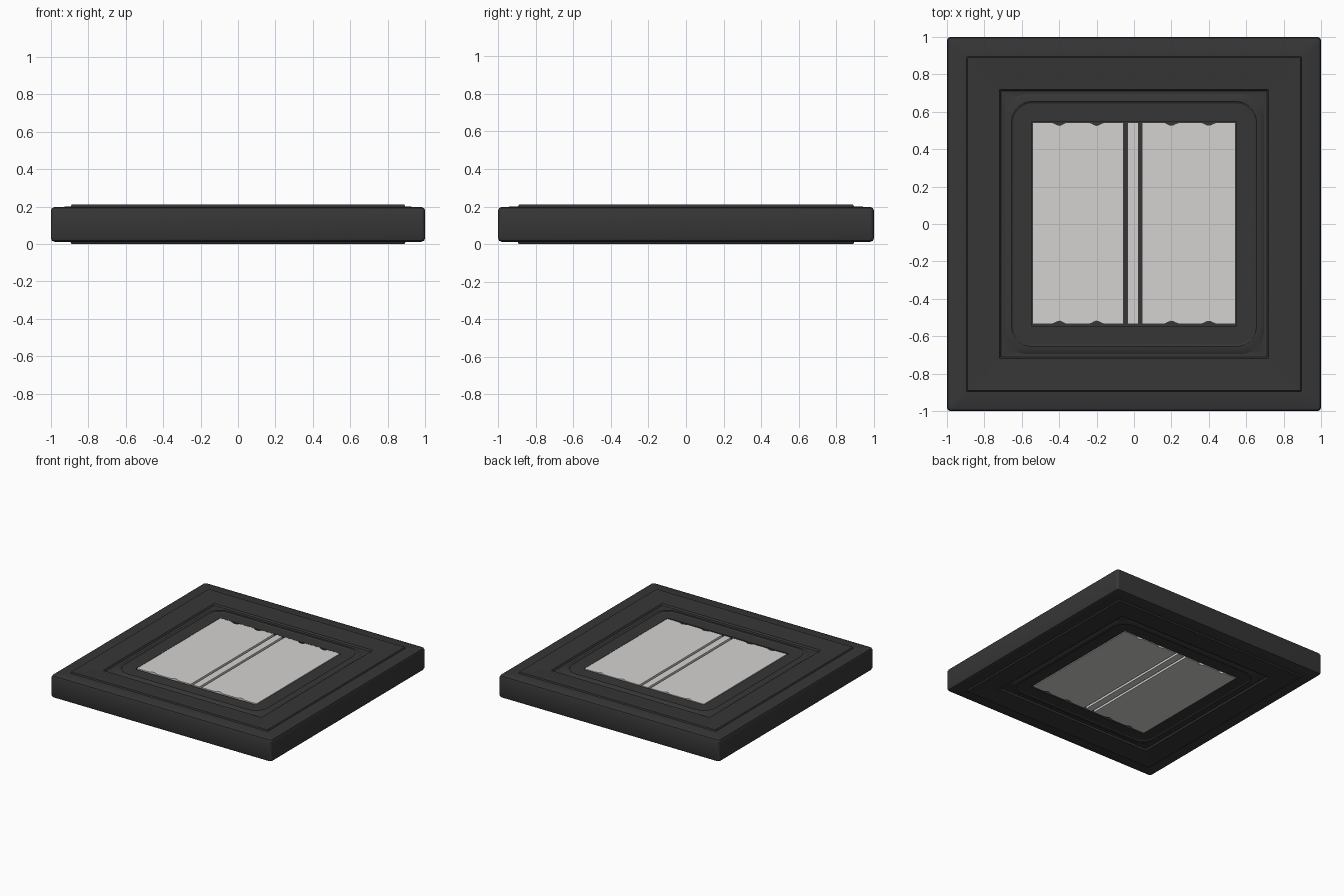
import bpy, bmesh, math

if "Cube" in bpy.data.objects:
    bpy.data.objects.remove(bpy.data.objects["Cube"])

H = 0.21  # total thickness


def material(name, rgb):
    m = bpy.data.materials.new(name)
    m.diffuse_color = (*rgb, 1)
    m.use_nodes = True
    m.node_tree.nodes["Principled BSDF"].inputs["Base Color"].default_value = m.diffuse_color
    return m


dark = material("charcoal", (0.037, 0.037, 0.037))
light = material("pale_grey", (0.66, 0.65, 0.64))


def finish(bm, name, mat):
    bmesh.ops.recalc_face_normals(bm, faces=bm.faces)
    me = bpy.data.meshes.new(name)
    bm.to_mesh(me)
    bm.free()
    me.materials.append(mat)
    ob = bpy.data.objects.new(name, me)
    bpy.context.collection.objects.link(ob)
    bpy.context.view_layer.objects.active = ob
    ob.select_set(True)
    bpy.ops.object.shade_smooth_by_angle(angle=math.radians(25))
    ob.select_set(False)


def ring(bm, half, radius, z, n=8):
    """Square loop with rounded corners."""
    out = []
    for c in range(4):
        a0 = c * math.pi / 2
        sx, sy = [(1, 1), (-1, 1), (-1, -1), (1, -1)][c]
        for i in range(n + 1):
            a = a0 + i / n * math.pi / 2
            out.append(bm.verts.new((sx * (half - radius) + radius * math.cos(a),
                                     sy * (half - radius) + radius * math.sin(a), z)))
    return out


# Frame: moulded profile from the outer edge inward (half size, corner radius, z)
profile = [(1.0, .02, .18), (.995, .02, .192), (.98, .02, .198), (.895, .005, .2),
           (.89, .005, .21), (.80, .005, .207), (.72, .005, .203), (.712, .005, .19),
           (.695, .12, .188), (.68, .12, .197), (.655, .11, .199), (.645, .10, .193),
           (.548, .004, .194), (.548, .004, .165)]
bm = bmesh.new()
levels = [(h, r, H - z) for h, r, z in reversed(profile)] + profile
loops = [ring(bm, *p) for p in levels]
for a, b in zip(loops, loops[1:]):
    for i in range(len(a)):
        j = (i + 1) % len(a)
        bm.faces.new((a[i], a[j], b[j], b[i]))
bm.faces.new(loops[0])
bm.faces.new(loops[-1])
finish(bm, "frame", dark)


# Light panels: strips with scalloped ends, separated by narrow slits
def panel(name, x0, x1, z0, z1):
    bm = bmesh.new()
    n = max(2, round((x1 - x0) / 0.015))
    xs = [x0 + (x1 - x0) * i / n for i in range(n + 1)]

    def edge(x):
        return .543 - .016 * max(0, math.cos(x * 10 * math.pi)) ** 3 * (abs(x) > .1)

    pts = [(x, edge(x)) for x in xs] + [(x, -edge(x) + .008) for x in reversed(xs)]
    face = bm.faces.new([bm.verts.new((x, y, z0)) for x, y in pts])
    top = bmesh.ops.extrude_face_region(bm, geom=[face])["geom"]
    bmesh.ops.translate(bm, vec=(0, 0, z1 - z0),
                        verts=[v for v in top if isinstance(v, bmesh.types.BMVert)])
    finish(bm, name, light)


for side, z0, z1 in (("top", .164, .196), ("bottom", H - .196, H - .164)):
    for part, x0, x1 in (("left", -.543, -.055), ("middle", -.035, .024), ("right", .044, .543)):
        panel(f"{side}_panel_{part}", x0, x1, z0, z1)
